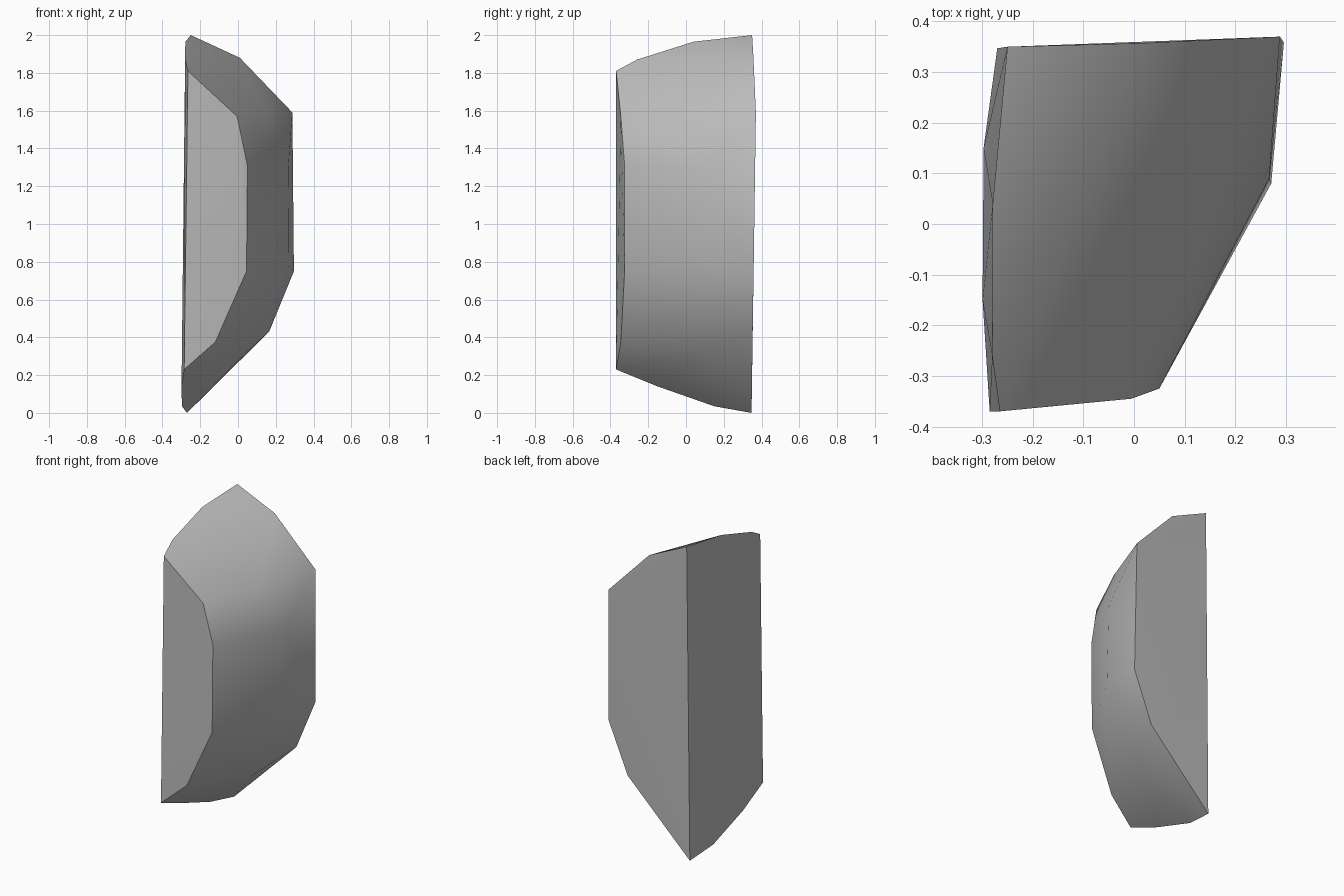
import bpy, bmesh

cube = bpy.data.objects.get("Cube")
if cube:
    bpy.data.objects.remove(cube)

# Plain grey stone
stone = bpy.data.materials.new("grey_stone")
stone.use_nodes = True
grey = (0.5, 0.5, 0.5, 1)
stone.diffuse_color = grey
stone.node_tree.nodes["Principled BSDF"].inputs["Base Color"].default_value = grey

# Corners of the flat front face, top to bottom
front = [(-.265, -.37, 1.81), (-.005, -.345, 1.57), (.05, -.325, 1.31),
         (.045, -.325, .75), (-.12, -.345, .375), (-.285, -.37, .23)]
# Corners of the flat back face, top to bottom
back = [(-.25, .35, 2), (.01, .357, 1.88), (.288, .37, 1.59),
        (.296, .358, .75), (.165, .353, .43), (-.27, .347, 0)]
# Top and bottom rims of the flat side, between front and back
rims = [(-.28, -.26, 1.87), (-.279, .04, 1.965),
        (-.299, -.15, .14), (-.297, .15, .035)]
# Ridge along the rounded side
ridge = [(.152, .0, 1.59), (.267, .09, 1.3), (.271, .08, .78), (.045, .08, .32)]

bm = bmesh.new()
for co in front + back + rims + ridge:
    bm.verts.new(co)
result = bmesh.ops.convex_hull(bm, input=bm.verts)
loose = [v for v in bm.verts if not v.link_faces]
bmesh.ops.delete(bm, geom=loose, context='VERTS')
bmesh.ops.recalc_face_normals(bm, faces=bm.faces)


def side(face):
    """Name the flat side a face belongs to, or the rounded one."""
    n = face.normal
    if n.y < -.9:
        return "front"
    if n.y > .9:
        return "back"
    return "flat" if n.x < -.9 else "round"


# Rounded side is smooth, the flat sides meet it at sharp edges
for f in bm.faces:
    f.smooth = True
for e in bm.edges:
    e.smooth = len({side(f) for f in e.link_faces}) == 1

mesh = bpy.data.meshes.new("stone_block")
bm.to_mesh(mesh)
bm.free()
mesh.materials.append(stone)
block = bpy.data.objects.new("stone_block", mesh)
bpy.context.collection.objects.link(block)
